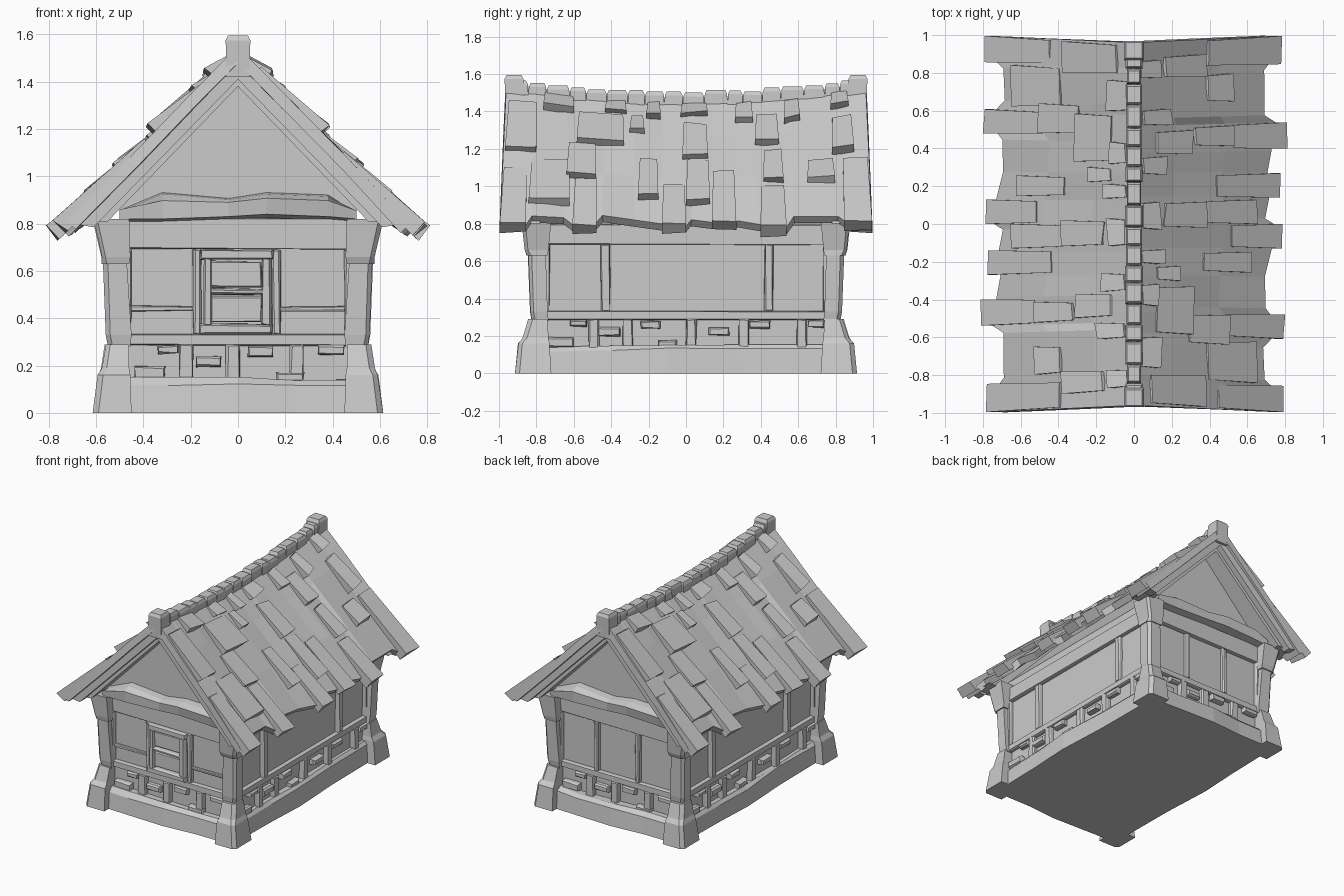
import bpy, bmesh, math, random

random.seed(4)
J = lambda a: random.uniform(-a, a)
WX, WY = 0.5, 0.775          # wall planes


def loft(bm, rings):
    vs = [[bm.verts.new(p) for p in r] for r in rings]
    n = len(vs[0])
    for a, b in zip(vs, vs[1:]):
        for i in range(n):
            bm.faces.new((a[i], a[(i + 1) % n], b[(i + 1) % n], b[i]))
    bm.faces.new(vs[0])
    bm.faces.new(vs[-1])


def rect(x0, x1, y0, y1, z):
    return [(x0, y0, z), (x1, y0, z), (x1, y1, z), (x0, y1, z)]


def finish(name, bm, twin=True):
    """Make the object, plus a copy turned half round for the opposite side."""
    bmesh.ops.recalc_face_normals(bm, faces=bm.faces)
    me = bpy.data.meshes.new(name)
    bm.to_mesh(me)
    bm.free()
    ob = bpy.data.objects.new(name, me)
    bpy.context.collection.objects.link(ob)
    obs = [ob]
    if twin:
        t = ob.copy()
        t.name = name + "_opposite"
        t.rotation_euler.z = math.pi
        bpy.context.collection.objects.link(t)
        obs.append(t)
    return obs


def wall_boxes(name, side, boxes, depth, wobble=0.004, twin=True, turn=0):
    """Boxes (along0, along1, z0, z1) standing proud of a wall."""
    bm = bmesh.new()
    for a0, a1, z0, z1 in boxes:
        rings = []
        for d, inset in ((-0.03, 0), (depth * 0.7, 0), (depth, 0.006)):
            ring = []
            for a, z in ((a0 + inset, z0 + inset), (a1 - inset, z0 + inset),
                         (a1 - inset, z1 - inset), (a0 + inset, z1 - inset)):
                a, z = a + J(wobble), z + J(wobble)
                ring.append((a, -WY - d, z) if side == "front" else (WX + d, a, z))
            rings.append(ring)
        loft(bm, rings)
    for o in finish(name, bm, twin):
        o.rotation_euler.z += turn


# walls with gables
bm = bmesh.new()
loft(bm, [[(-WX, y, 0.05), (WX, y, 0.05), (WX, y, 0.87), (0, y, 1.39), (-WX, y, 0.87)]
          for y in (-WY, WY)])
finish("walls", bm, False)

# rough stone plinth
bm = bmesh.new()
outline = [(-0.55, -0.86), (-0.3, -0.87), (0, -0.88), (0.25, -0.86), (0.55, -0.86),
           (0.56, -0.4), (0.575, -0.1), (0.555, 0.3)]
outline += [(0.55, 0.86)] + [(-x, -y) for x, y in outline[1:4]] + [(-0.55, 0.86)]
outline += [(-x, -y) for x, y in outline[5:8]]
loft(bm, [[(x * s, y * s, z + (J(0.012) if z > 0.05 else 0)) for x, y in outline]
          for s, z in ((1, 0), (0.985, 0.125), (0.95, 0.145))])
finish("plinth", bm, False)

# flared corner posts on stone feet
foot = [(0, 0.61, 0.91, 0.45, 0.72), (0.16, 0.59, 0.895, 0.455, 0.73),
        (0.19, 0.575, 0.87, 0.46, 0.735), (0.29, 0.56, 0.84, 0.46, 0.74)]
shaft = [(0.28, 0.55, 0.825, 0.455, 0.735), (0.33, 0.56, 0.835, 0.45, 0.74),
         (0.64, 0.57, 0.845, 0.47, 0.75)]
head = [(0.63, 0.575, 0.85, 0.46, 0.74), (0.66, 0.58, 0.865, 0.455, 0.735),
        (0.82, 0.615, 0.88, 0.46, 0.72)]
for name, secs in (("post_foot", foot), ("post_shaft", shaft), ("post_head", head)):
    bm = bmesh.new()
    for s in (-1, 1):
        rings = []
        for z, xo, yo, xi, yi in secs:
            c, d = 0.02, J(0.005)
            rings.append([(s * x, -y, z) for x, y in
                          ((xi, yi), (xi, yo + d), (xo - c, yo + d), (xo + d, yo - c), (xo + d, yi))])
        loft(bm, rings)
    finish(name, bm)

# timber framing
wall_boxes("side_frame", "side", [(-0.77, 0.77, 0.285, 0.335), (-0.77, 0.77, 0.685, 0.8),
           (-0.455, -0.405, 0.33, 0.69), (0.42, 0.465, 0.33, 0.69),
           (-0.77, -0.73, 0.33, 0.69), (0.73, 0.77, 0.33, 0.69)], 0.03)
wall_boxes("end_frame", "front", [(-0.48, 0.48, 0.285, 0.335), (-0.48, 0.48, 0.69, 0.825),
           (-0.48, -0.45, 0.33, 0.69), (0.45, 0.48, 0.33, 0.69),
           (-0.19, -0.155, 0.33, 0.69), (0.145, 0.18, 0.33, 0.69)], 0.03)
wall_boxes("side_studs", "side", [(y, y + 0.055, 0.12, 0.29) for y in
           (-0.52, -0.34, 0.0, 0.28, 0.59)], 0.035)
wall_boxes("end_studs", "front", [(x, x + 0.06, 0.12, 0.29) for x in
           (-0.25, -0.05, 0.22)], 0.035)

# small stones set into the lower band
wall_boxes("side_stones", "side", [(-0.62, -0.53, 0.25, 0.285), (-0.47, -0.35, 0.2, 0.245),
           (-0.24, -0.14, 0.24, 0.28), (0.12, 0.23, 0.205, 0.245), (0.34, 0.45, 0.24, 0.28),
           (0.65, 0.74, 0.245, 0.285), (-0.74, -0.6, 0.14, 0.19), (-0.15, -0.05, 0.14, 0.175)], 0.04)
wall_boxes("end_stones", "front", [(-0.34, -0.25, 0.25, 0.285), (-0.18, -0.07, 0.195, 0.24),
           (0.04, 0.15, 0.235, 0.28), (0.34, 0.45, 0.245, 0.285),
           (-0.44, -0.31, 0.145, 0.195), (0.16, 0.28, 0.135, 0.17)], 0.04)

# front window and the rails beside it
wall_boxes("window_frame", "front", [(-0.165, 0.145, 0.335, 0.375), (-0.16, 0.15, 0.65, 0.69),
           (-0.145, -0.11, 0.37, 0.655), (0.1, 0.14, 0.37, 0.655), (-0.12, 0.11, 0.5, 0.525)],
           0.055, twin=False)
wall_boxes("window_panels", "front", [(-0.12, 0.1, 0.385, 0.495), (-0.12, 0.1, 0.53, 0.64)],
           0.035, twin=False)
wall_boxes("front_rails", "front", [(-0.46, -0.185, 0.43, 0.45), (0.17, 0.46, 0.43, 0.45)],
           0.02, twin=False)

# rough ledge below each gable
bm = bmesh.new()
loft(bm, [[(x, -0.75, zt), (x, -0.82 + J(0.01), zt - 0.01), (x, -0.87 + J(0.01), (zt + zb) / 2 + 0.02),
           (x, -0.86, zb), (x, -0.75, zb - 0.02)] for x, zt, zb in
          ((-0.5, 0.86, 0.82), (-0.32, 0.935, 0.82), (-0.04, 0.91, 0.83),
           (0.12, 0.935, 0.84), (0.38, 0.925, 0.83), (0.5, 0.85, 0.82))])
finish("gable_ledge", bm)


# roof surface: slopes from a sagging ridge to the eaves
def ridge(y):
    return 1.475 + 0.075 * y * y


def roof(x, y, h=0.0):
    r, t = ridge(y), x / 0.74
    return (x + 0.7 * h, y * (0.96 + 0.035 * t), r + (0.79 - r) * t + 0.7 * h)


edge = [(-1, 0.73), (-0.86, 0.73), (-0.83, 0.69), (-0.66, 0.69), (-0.6, 0.74), (-0.49, 0.73),
        (-0.45, 0.69), (-0.28, 0.7), (-0.13, 0.73), (0, 0.74), (0.03, 0.7), (0.15, 0.72),
        (0.28, 0.71), (0.39, 0.73), (0.54, 0.75), (0.58, 0.69), (0.82, 0.69), (0.86, 0.72), (1, 0.72)]
bm = bmesh.new()
rows = []
for u in (0, 0.3, 0.65, 1):
    rows.append([bm.verts.new(roof(ex * u, y, J(0.012) if 0 < u else 0)) for y, ex in edge])
for a, b in zip(rows, rows[1:]):
    for i in range(len(edge) - 1):
        bm.faces.new((a[i], b[i], b[i + 1], a[i + 1]))
for o in finish("roof_slope", bm):
    m = o.modifiers.new("thickness", "SOLIDIFY")
    m.thickness, m.offset = 0.05, -1

# raised shingles: y range, upper and lower height
shingles = [(-0.99, -0.82, 1.45, 1.18), (-0.79, -0.62, 1.49, 1.4), (-0.45, -0.33, 1.45, 1.39),
            (-0.22, -0.14, 1.44, 1.36), (-0.03, 0.12, 1.44, 1.37), (0.27, 0.37, 1.44, 1.34),
            (0.54, 0.63, 1.46, 1.34), (0.8, 0.9, 1.5, 1.42), (-0.31, -0.23, 1.37, 1.28),
            (-0.6, -0.34, 1.38, 1.22), (0.8, 0.92, 1.37, 1.18), (0.38, 0.51, 1.38, 1.22),
            (0, 0.13, 1.13, 0.9), (0.66, 0.81, 1.14, 1.02), (0.42, 0.53, 1.19, 1.02),
            (-0.65, -0.49, 1.22, 1.04), (-0.85, -0.63, 1.14, 0.9), (-0.26, -0.15, 1.14, 0.93),
            (-0.02, 0.12, 1.33, 1.14)]
eaves = [(-1, -0.86, 1.1, 0.775), (-0.61, -0.48, 1.04, 0.765), (-0.13, 0.0, 1.0, 0.77),
         (0.14, 0.27, 1.08, 0.785), (0.4, 0.54, 1.0, 0.755), (0.85, 1.0, 1.15, 0.785)]
bm = bmesh.new()
for y0, y1, za, zb in shingles + eaves:
    r = ridge((y0 + y1) / 2)
    ring = []
    for z, h, k in ((za, 0.012, 0.008), (zb, 0.045 + J(0.007), 0)):
        x = 0.74 * (r - z) / (r - 0.79)
        ring.append([roof(x + J(0.008), y, hh) for y, hh in
                     ((y0 + k, -0.03), (y1 - k, -0.03), (y1 - k, h), (y0 + k, h))])
    loft(bm, ring)
finish("roof_shingles", bm)

# ridge cap blocks
bm = bmesh.new()
cuts = [-0.94 + 1.88 * i / 18 + (J(0.02) if 0 < i < 18 else 0) for i in range(19)]
for y0, y1 in zip(cuts, cuts[1:]):
    w, t = 0.042 + J(0.006), 1.505 + 0.085 * ((y0 + y1) / 2) ** 2 + J(0.008)
    loft(bm, [rect(-w, w, y0, y1, t - 0.1), rect(-w, w, y0 + 0.002, y1 - 0.002, t - 0.02),
              rect(-w * 0.8, w * 0.8, y0 + 0.012, y1 - 0.012, t)])
finish("ridge_caps", bm, False)

# ridge beam ends
bm = bmesh.new()
loft(bm, [rect(-0.05, 0.05, -0.965, -0.86, 1.42), rect(-0.052, 0.052, -0.97, -0.87, 1.575),
          rect(-0.042, 0.042, -0.96, -0.88, 1.595)])
finish("ridge_end", bm)

# barge boards, with an inner rafter closing the gable
bm = bmesh.new()
for s in (-1, 1):
    for prof, ya, yb in (([(0, 1.49), (0.7, 0.8), (0.61, 0.785), (0, 1.41)], 0.945, 0.88),
                         ([(0, 1.48), (0.68, 0.8), (0.55, 0.81), (0, 1.38)], 0.9, 0.75)):
        loft(bm, [[(s * x, -(y + 0.045 * x), z) for x, z in prof] for y in (ya, yb)])
finish("barge_boards", bm)
